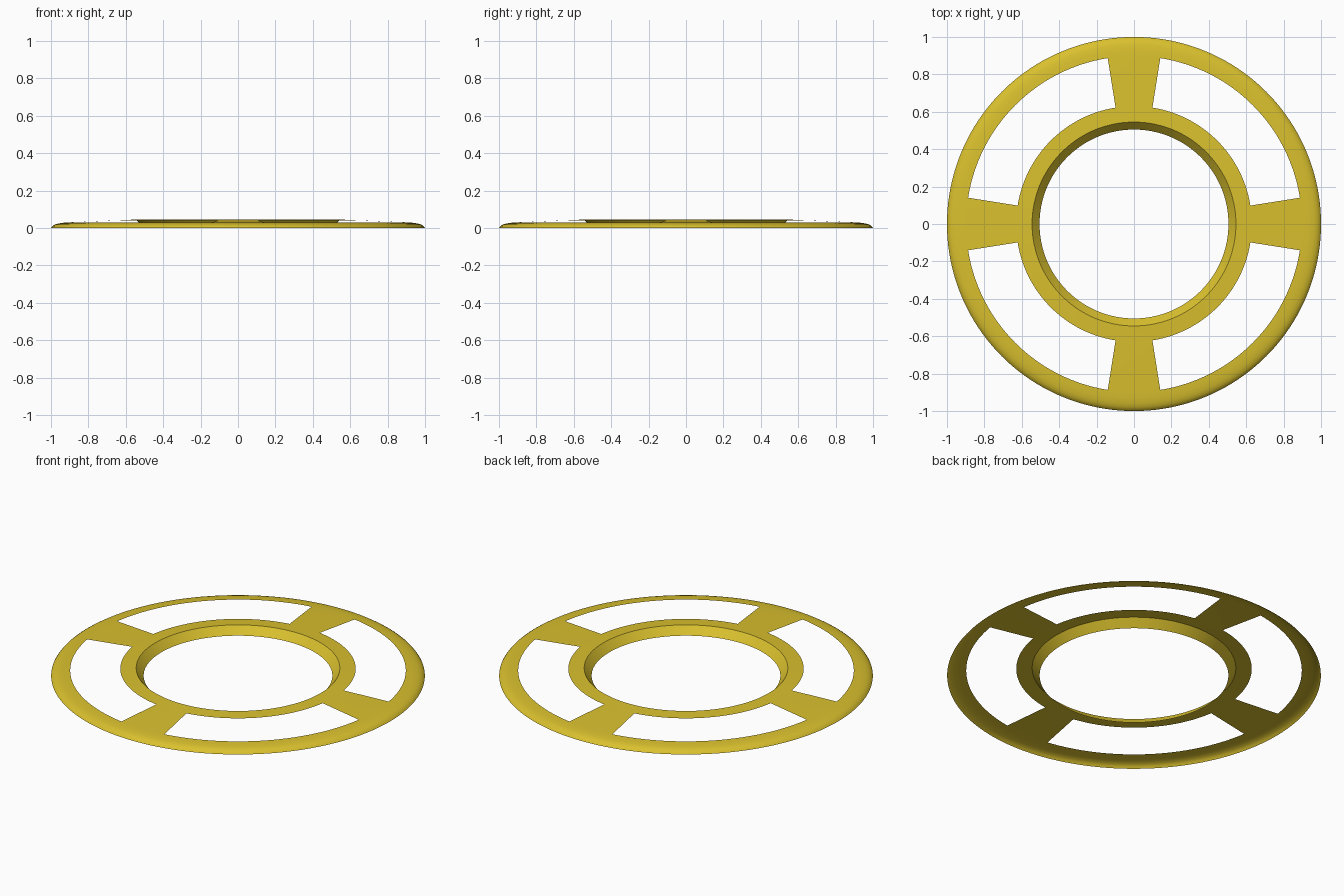
import bpy, bmesh, math

cube = bpy.data.objects.get("Cube")
if cube:
    bpy.data.objects.remove(cube, do_unlink=True)

SEGMENTS = 160
SPOKE_HALF_ANGLE = 9.0

gold = bpy.data.materials.new("golden_yellow")
gold.use_nodes = True
colour = (0.70, 0.53, 0.027, 1)
gold.diffuse_color = colour
gold.node_tree.nodes["Principled BSDF"].inputs["Base Color"].default_value = colour


def sheet_ring(name, profile, keep=lambda band, degrees: True):
    """Revolve a (radius, height) profile into a thin sheet, keeping chosen cells."""
    bm = bmesh.new()
    rings = []
    for radius, height in profile:
        angles = [math.tau * i / SEGMENTS for i in range(SEGMENTS)]
        rings.append([bm.verts.new((radius * math.cos(a), radius * math.sin(a), height))
                      for a in angles])
    for band, (outer, inner) in enumerate(zip(rings, rings[1:])):
        for i in range(SEGMENTS):
            j = (i + 1) % SEGMENTS
            if keep(band, 360 * (i + 0.5) / SEGMENTS):
                bm.faces.new((outer[i], outer[j], inner[j], inner[i]))
    mesh = bpy.data.meshes.new(name)
    bm.to_mesh(mesh)
    bm.free()
    mesh.materials.append(gold)
    obj = bpy.data.objects.new(name, mesh)
    bpy.context.collection.objects.link(obj)
    bpy.ops.object.select_all(action='DESELECT')
    obj.select_set(True)
    bpy.context.view_layer.objects.active = obj
    bpy.ops.object.shade_smooth_by_angle(angle=math.radians(40))
    return obj


def on_spoke(degrees):
    return abs((degrees + 45) % 90 - 45) < SPOKE_HALF_ANGLE


# Rounded rim, four spokes and the inner flange form one pierced sheet
plate = [(1.0, 0.0), (0.992, 0.010), (0.98, 0.018), (0.96, 0.024),
         (0.93, 0.028), (0.898, 0.030), (0.63, 0.041), (0.545, 0.045)]
SPOKE_BAND = 5
sheet_ring("rim_spokes_and_flange", plate,
           lambda band, degrees: band != SPOKE_BAND or on_spoke(degrees))

# Tapered collar dropping from the flange to the ground
sheet_ring("inner_collar", [(0.545, 0.045), (0.505, 0.0)])
